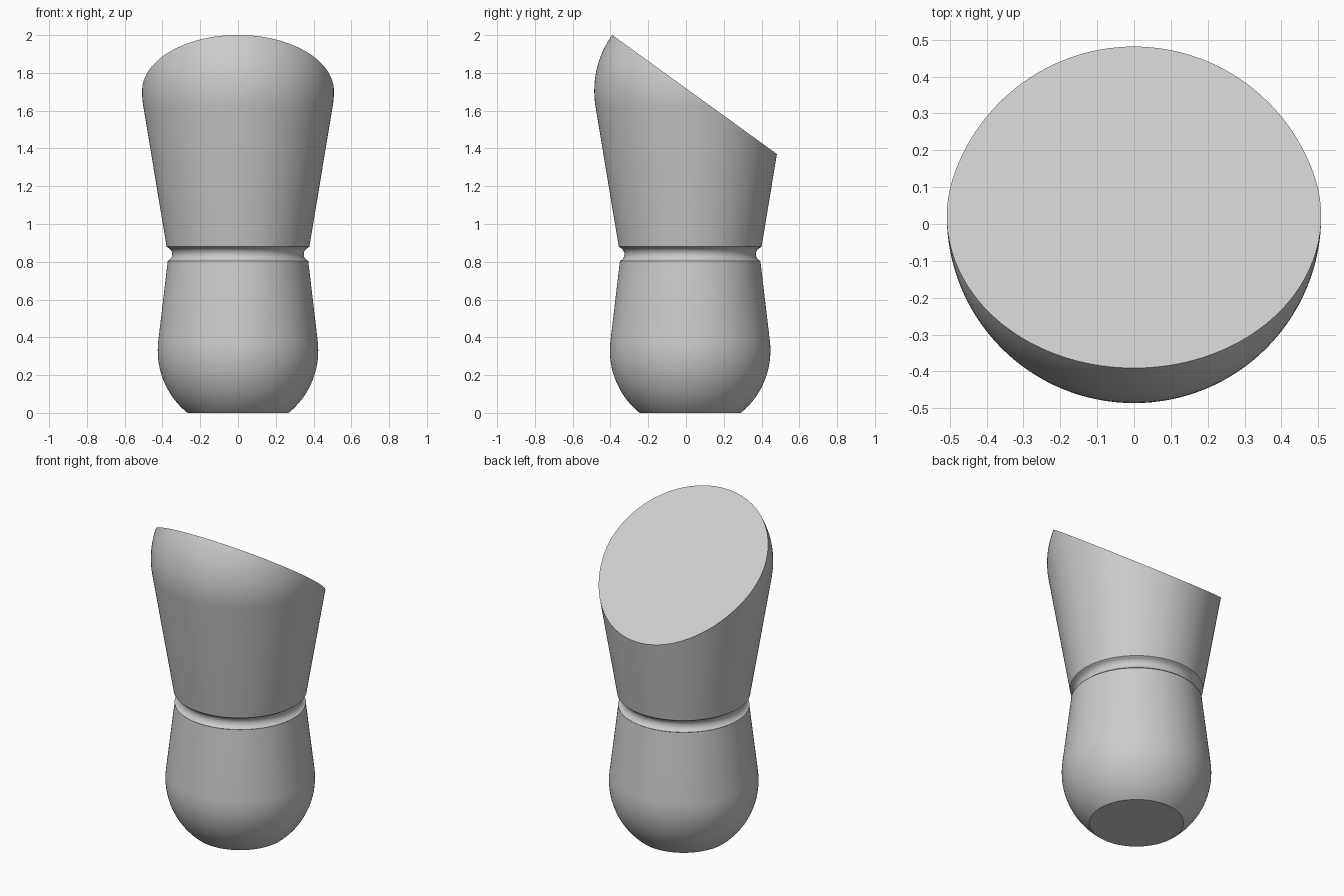
import bpy, bmesh
from math import sin, cos, radians
from mathutils import Vector, Matrix

cube = bpy.data.objects.get("Cube")
if cube:
    bpy.data.objects.remove(cube, do_unlink=True)

AXIS_Y = 0.022   # turning axis
STEPS = 128

grey = bpy.data.materials.new("plain_grey")
grey.use_nodes = True
colour = (0.6, 0.6, 0.6, 1)
grey.diffuse_color = colour
grey.node_tree.nodes["Principled BSDF"].inputs["Base Color"].default_value = colour


def arc(r, z, radius, start, end, count):
    """Points of a circular arc in the (radius, height) half plane."""
    angles = [radians(start + (end - start) * i / count) for i in range(count + 1)]
    return [(r + radius * cos(a), z + radius * sin(a)) for a in angles]


# Outline: flat foot, round base, waist groove, flared body, round head
profile = [(0, 0)]
profile += arc(0, 0.33, 0.425, -51, 6.8, 18)
profile += arc(0.386, 0.84, 0.038, 250, 110, 14)
profile.insert(-15, (0.372, 0.803))
profile.append((0.378, 0.88))
profile += arc(0, 1.705, 0.508, -9.3, 70, 26)

# Turn the outline around the axis
bm = bmesh.new()
verts = [bm.verts.new((0, -r, z)) for r, z in profile]
edges = [bm.edges.new(pair) for pair in zip(verts, verts[1:])]
bmesh.ops.spin(bm, geom=verts + edges, cent=(0, 0, 0), axis=(0, 0, 1),
               angle=radians(360), steps=STEPS)
bmesh.ops.remove_doubles(bm, verts=bm.verts, dist=0.0002)
bmesh.ops.transform(bm, matrix=Matrix.Translation((0, AXIS_Y, 0)), verts=bm.verts)

# Slice the head with a plane sloping down to the back, and cap it
front_tip, back_tip = Vector((0, -0.39, 2.0)), Vector((0, 0.482, 1.37))
normal = (back_tip - front_tip).cross(Vector((-1, 0, 0))).normalized()
if normal.z < 0:
    normal.negate()
cut = bmesh.ops.bisect_plane(bm, geom=bm.verts[:] + bm.edges[:] + bm.faces[:],
                             plane_co=front_tip, plane_no=normal, clear_outer=True)
rim = [g for g in cut["geom_cut"] if isinstance(g, bmesh.types.BMEdge)]
bmesh.ops.holes_fill(bm, edges=rim, sides=0)
bmesh.ops.recalc_face_normals(bm, faces=bm.faces)

mesh = bpy.data.meshes.new("slanted_post")
bm.to_mesh(mesh)
bm.free()
mesh.materials.append(grey)
post = bpy.data.objects.new("slanted_post", mesh)
bpy.context.collection.objects.link(post)

# Smooth sides with crisp rims
bpy.ops.object.select_all(action='DESELECT')
post.select_set(True)
bpy.context.view_layer.objects.active = post
bpy.ops.object.shade_smooth_by_angle(angle=radians(25))
